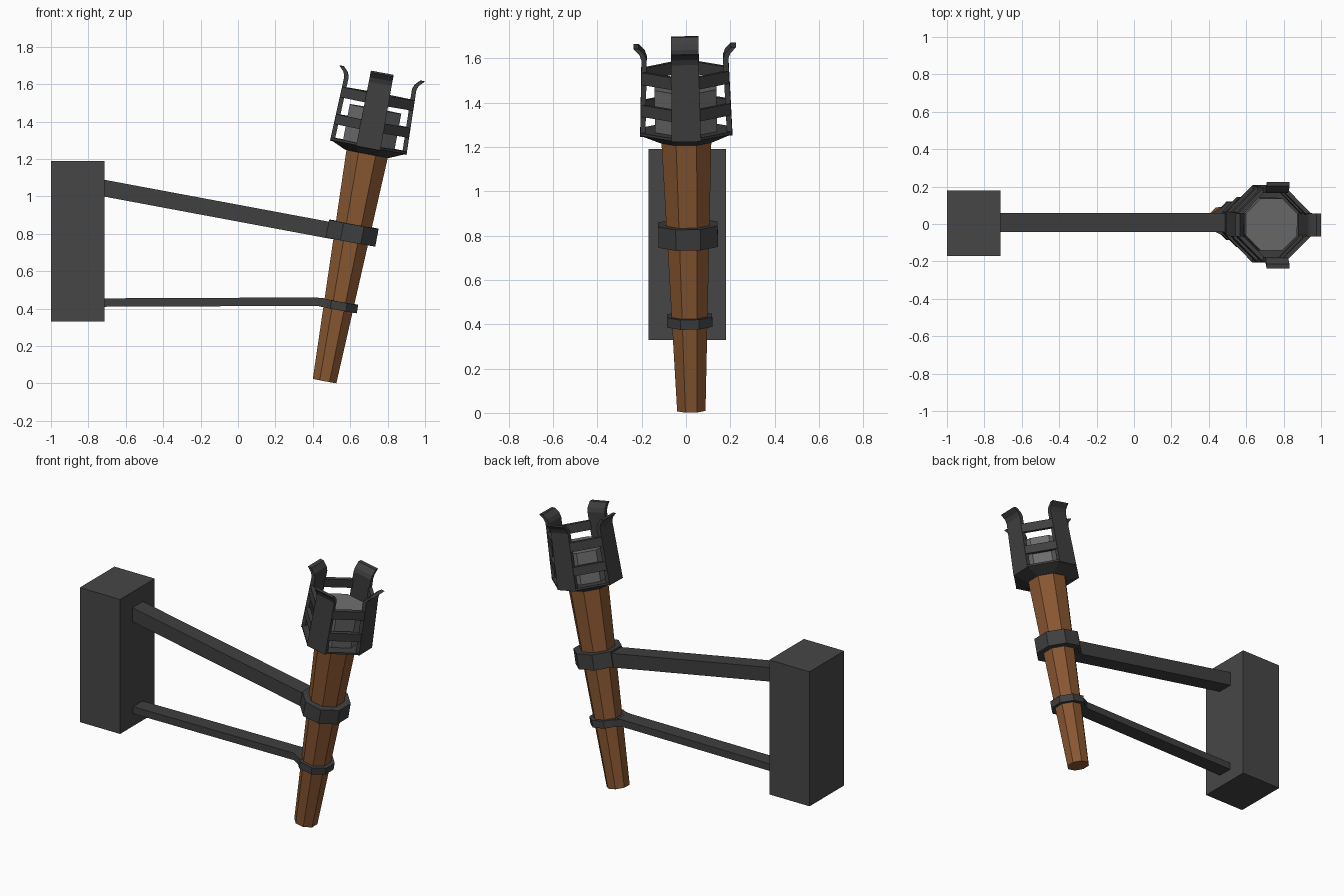
import bpy
import bmesh
from mathutils import Matrix, Vector

cube = bpy.data.objects.get("Cube")
if cube:
    bpy.data.objects.remove(cube)


def material(name, color):
    m = bpy.data.materials.new(name)
    m.use_nodes = True
    m.diffuse_color = (*color, 1)
    bsdf = m.node_tree.nodes["Principled BSDF"]
    bsdf.inputs["Base Color"].default_value = (*color, 1)
    bsdf.inputs["Roughness"].default_value = 0.9
    return m


IRON = material("dark iron", (0.05, 0.05, 0.05))
PLATE = material("wall plate grey", (0.062, 0.062, 0.062))
WOOD = material("brown wood", (0.25, 0.095, 0.031))
COAL = material("coal grey", (0.15, 0.15, 0.15))

# Leaning frame of the torch: local z runs up the handle
axis = Vector((0.184, -0.018, 0.983)).normalized()
side = Vector((0.983, 0, -0.184)).normalized()
LEAN = Matrix((side, axis.cross(side), axis)).transposed().to_4x4()
LEAN.translation = (0.463, 0.024, 0.013)


def loft(name, loops, mat, matrix=Matrix(), closed=False):
    """Skin matching loops of points, with end caps unless closed into a ring."""
    bm = bmesh.new()
    rows = [[bm.verts.new(matrix @ Vector(p)) for p in loop] for loop in loops]
    pairs = list(zip(rows, rows[1:]))
    if closed:
        pairs.append((rows[-1], rows[0]))
    else:
        bm.faces.new(rows[0][::-1])
        bm.faces.new(rows[-1])
    n = len(rows[0])
    for low, high in pairs:
        for i in range(n):
            j = (i + 1) % n
            bm.faces.new((low[i], low[j], high[j], high[i]))
    bmesh.ops.recalc_face_normals(bm, faces=bm.faces)
    mesh = bpy.data.meshes.new(name)
    bm.to_mesh(mesh)
    bm.free()
    mesh.materials.append(mat)
    obj = bpy.data.objects.new(name, mesh)
    bpy.context.collection.objects.link(obj)
    return obj


def octagon(a, z, ratio=0.414):
    """Octagon with flats of half width a * ratio facing the x and y axes."""
    h = a * ratio
    return [(a, -h, z), (a, h, z), (h, a, z), (-h, a, z),
            (-a, h, z), (-a, -h, z), (-h, -a, z), (h, -a, z)]


def rect(x, y, hw, low, high):
    return [(x, y - hw, low), (x, y + hw, low), (x, y + hw, high), (x, y - hw, high)]


# Wall block
loft("wall_block", [rect(-1, 0.005, 0.175, 0.33, 1.19),
                    rect(-0.715, 0.005, 0.175, 0.33, 1.19)], PLATE)

# Wooden handle
loft("handle", [octagon(0.064, 0), octagon(0.113, 1.25)], WOOD, LEAN)

# Collars around the handle
for name, outer, inner, low, high in (("upper_collar", 0.134, 0.09, 0.757, 0.853),
                                      ("lower_collar", 0.102, 0.075, 0.388, 0.433)):
    loft(name, [octagon(inner, low), octagon(outer, low),
                octagon(outer, high), octagon(inner, high)], IRON, LEAN, closed=True)

# Arms that widen into the collars
loft("upper_arm", [rect(-0.72, 0.008, 0.052, 1.0, 1.09),
                   rect(0.485, 0.008, 0.052, 0.775, 0.865),
                   rect(0.55, 0.01, 0.11, 0.765, 0.855)], IRON)
loft("lower_arm", [rect(-0.72, 0.008, 0.048, 0.41, 0.455),
                   rect(0.42, 0.012, 0.048, 0.415, 0.46),
                   rect(0.49, 0.017, 0.085, 0.404, 0.449)], IRON)

# Flared cup under the basket, and the coal inside
loft("basket_cup", [octagon(0.12, 1.237), octagon(0.206, 1.275, 0.32),
                    octagon(0.206, 1.287, 0.32)], IRON, LEAN)
loft("coal", [octagon(0.14, 1.28), octagon(0.14, 1.48)], COAL, LEAN)

# Upright straps with flared tips: (outer radius, height, half width)
STRAP = [(0.208, 1.27, 0.066), (0.196, 1.62, 0.062),
         (0.205, 1.645, 0.062), (0.232, 1.673, 0.062)]
THICK = 0.024


def cage_radius(z):
    return 0.208 - 0.034 * (z - 1.27)


for k, where in enumerate(("left", "back", "right", "front")):
    turn = LEAN @ Matrix.Rotation(k * 1.5708, 4, "Z")
    loft(where + "_strap", [[(r - THICK, -w, z), (r, -w, z), (r, w, z), (r - THICK, w, z)]
                            for r, z, w in STRAP], IRON, turn)
    # Two crossbars on each diagonal side
    for level, low, high in (("lower", 1.362, 1.415), ("upper", 1.508, 1.564)):
        loops = []
        for z in (low, high):
            a, b, t = cage_radius(z), 0.062, 0.016
            loops.append([(a, b, z), (b, a, z), (b - t, a - t, z), (a - t, b - t, z)])
        loft(f"{level}_crossbar_{k + 1}", loops, IRON, turn)
